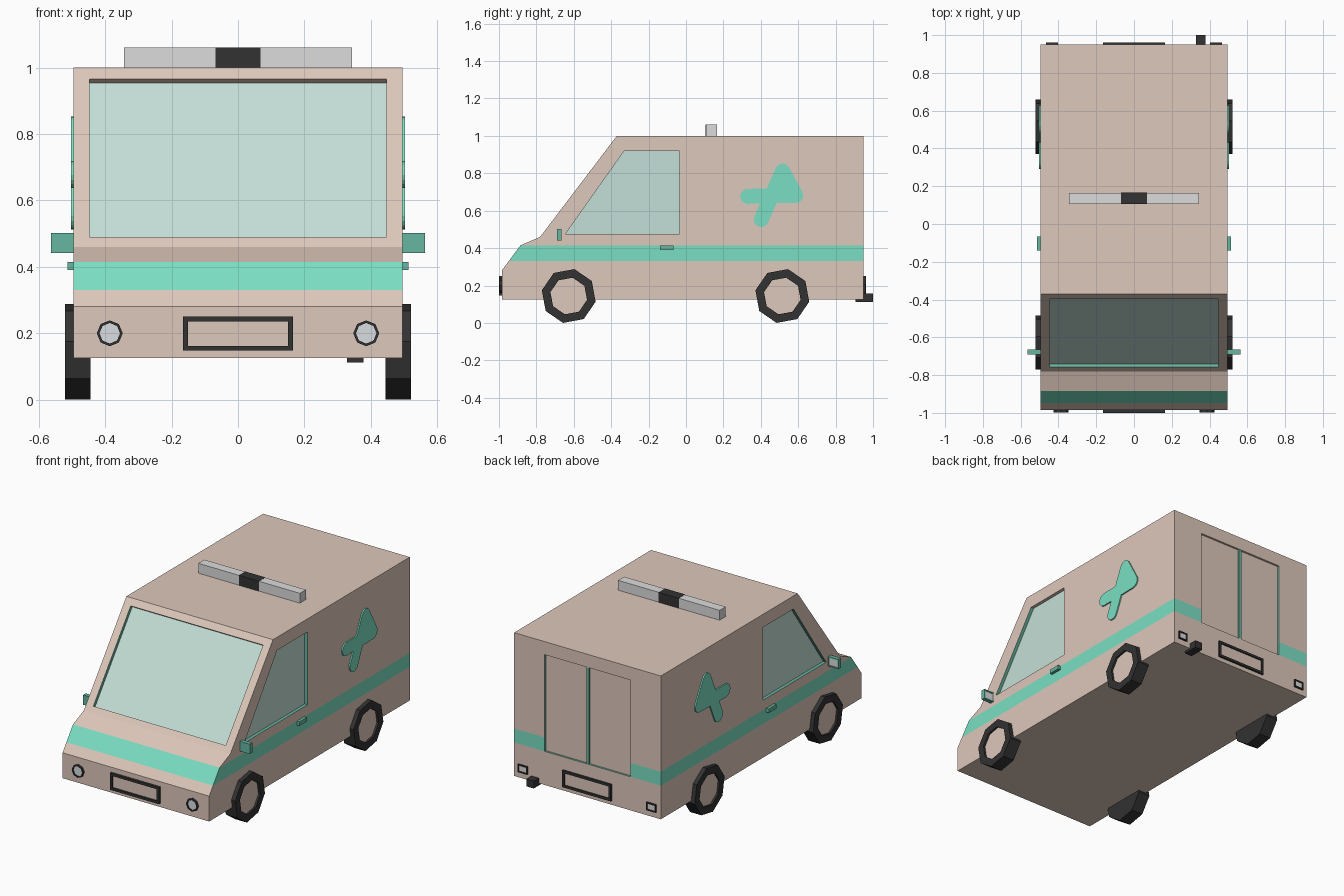
import bpy, bmesh, math
from mathutils import Vector, Matrix

cube = bpy.data.objects.get("Cube")
if cube:
    bpy.data.objects.remove(cube, do_unlink=True)


def material(name, hex_code):
    srgb = [int(hex_code[i:i + 2], 16) / 255 for i in (0, 2, 4)]
    rgba = [c / 12.92 if c < 0.04 else ((c + 0.055) / 1.055) ** 2.4 for c in srgb] + [1]
    m = bpy.data.materials.new(name)
    m.use_nodes = True
    m.diffuse_color = rgba
    m.node_tree.nodes["Principled BSDF"].inputs["Base Color"].default_value = rgba
    return m


BEIGE = material("beige paint", "dec8bb")
MINT = material("mint paint", "7bdfc3")
TEAL = material("dark teal trim", "67b6a0")
GLASS = material("pale glass", "c4dfd7")
BLACK = material("black rubber", "323232")
GREY = material("light grey", "dcdcdc")
LENS = material("lamp lens", "d8dde1")
BODY_SLOTS = [BEIGE, MINT, TEAL, GLASS]


def finish(name, bm, mats):
    bmesh.ops.recalc_face_normals(bm, faces=bm.faces[:])
    mesh = bpy.data.meshes.new(name)
    bm.to_mesh(mesh)
    bm.free()
    for m in mats:
        mesh.materials.append(m)
    obj = bpy.data.objects.new(name, mesh)
    bpy.context.collection.objects.link(obj)
    return obj


def prism(points, vector):
    """Polygon extruded along a vector."""
    bm = bmesh.new()
    face = bm.faces.new([bm.verts.new(p) for p in points])
    new = bmesh.ops.extrude_face_region(bm, geom=[face])["geom"]
    bmesh.ops.translate(bm, vec=vector, verts=[v for v in new if isinstance(v, bmesh.types.BMVert)])
    bmesh.ops.recalc_face_normals(bm, faces=bm.faces[:])
    return bm


def box(x, y, z):
    pts = [(x[0], y[0], z[0]), (x[1], y[0], z[0]), (x[1], y[1], z[0]), (x[0], y[1], z[0])]
    return prism(pts, Vector((0, 0, z[1] - z[0])))


def disc(radius, depth, matrix):
    bm = bmesh.new()
    bmesh.ops.create_cone(bm, cap_ends=True, segments=8, radius1=radius, radius2=radius,
                          depth=depth, matrix=matrix)
    return bm


def bezel(bm, direction, width, depth):
    """Inset the face looking along direction, sink it and give it the second colour."""
    direction = Vector(direction)
    bm.normal_update()
    face = max(bm.faces, key=lambda f: f.normal.dot(direction))
    bmesh.ops.inset_individual(bm, faces=[face], thickness=width)
    inner = bmesh.ops.extrude_discrete_faces(bm, faces=[face])["faces"][0]
    bmesh.ops.translate(bm, vec=-direction * depth, verts=inner.verts[:])
    inner.material_index = 1
    return bm


def flip(bm, side):
    bmesh.ops.scale(bm, vec=(side, 1, 1), verts=bm.verts[:])
    return bm


# Body shell with painted stripe
HALF = 0.495
profile = [(-0.985, 0.125), (-0.985, 0.28), (-0.885, 0.415), (-0.78, 0.46),
           (-0.37, 1.0), (0.95, 1.0), (0.95, 0.125)]
bm = prism([(-HALF, y, z) for y, z in profile], Vector((2 * HALF, 0, 0)))
STRIPE = (0.33, 0.415)
for z in STRIPE:
    bmesh.ops.bisect_plane(bm, geom=bm.verts[:] + bm.edges[:] + bm.faces[:],
                           plane_co=(0, 0, z), plane_no=(0, 0, 1))
for f in bm.faces:
    f.material_index = int(STRIPE[0] < f.calc_center_median().z < STRIPE[1])
body = finish("body", bm, BODY_SLOTS)


def recess(points, outward, depth, floor):
    """Cut a shallow pocket into the body with trim walls and a coloured floor."""
    outward = Vector(outward).normalized()
    bm = prism([Vector(p) - outward * depth for p in points], outward * 0.1)
    for f in bm.faces:
        if f.normal.dot(outward) < -0.9:
            f.material_index = floor
        else:
            f.material_index = 0 if f.normal.z > 0.7 else 2
    cutter = finish("cutter", bm, BODY_SLOTS)
    cutter.hide_render = True
    mod = body.modifiers.new("recess", "BOOLEAN")
    mod.operation = "DIFFERENCE"
    mod.solver = "EXACT"
    mod.object = cutter
    bpy.context.view_layer.objects.active = body
    bpy.ops.object.modifier_apply(modifier=mod.name)
    bpy.data.objects.remove(cutter, do_unlink=True)


# Windscreen, side windows and rear doors
recess([(-0.447, -0.757, 0.49), (0.447, -0.757, 0.49), (0.447, -0.397, 0.965),
        (-0.447, -0.397, 0.965)], (0, -0.54, 0.41), 0.02, 3)
window = [(-0.645, 0.475), (-0.33, 0.92), (-0.035, 0.92), (-0.035, 0.475)]
for side in (1, -1):
    recess([(side * HALF, y, z) for y, z in window], (side, 0, 0), 0.02, 3)
recess([(-0.29, 0.95, 0.33), (0.29, 0.95, 0.33), (0.29, 0.95, 0.92), (-0.29, 0.95, 0.92)],
       (0, 1, 0), 0.012, 0)
finish("rear_door_post", box((-0.009, 0.009), (0.93, 0.948), (0.33, 0.92)), [TEAL])

# Roof light bar
finish("light_bar", box((-0.343, 0.343), (0.107, 0.165), (0.99, 1.06)), [GREY])
finish("light_bar_centre", box((-0.068, 0.068), (0.105, 0.167), (0.99, 1.061)), [BLACK])

# Number plate frames and exhaust
finish("front_plate", bezel(box((-0.165, 0.165), (-1.0, -0.98), (0.148, 0.25)),
                            (0, -1, 0), 0.02, 0.011), [BLACK, BEIGE])
finish("rear_plate", bezel(box((-0.165, 0.165), (0.94, 0.962), (0.15, 0.252)),
                           (0, 1, 0), 0.02, 0.008), [BLACK, BEIGE])
finish("exhaust", box((0.328, 0.378), (0.905, 1.0), (0.112, 0.157)), [BLACK])


def emblem():
    """Rounded badge made from hulls of circles."""
    bm = bmesh.new()
    left, right, top, bottom, mid = (0.33, 0.677), (0.587, 0.682), (0.516, 0.812), (0.402, 0.553), (0.46, 0.68)
    for group in ((left, right), (top, bottom), (top, right, mid)):
        verts = [bm.verts.new((x, y + 0.04 * math.cos(a), z + 0.04 * math.sin(a)))
                 for y, z in group for x in (0.49, 0.503)
                 for a in (math.tau * i / 16 for i in range(16))]
        hull = bmesh.ops.convex_hull(bm, input=verts)
        spare = {v for v in hull["geom_interior"] + hull["geom_unused"]
                 if isinstance(v, bmesh.types.BMVert)}
        bmesh.ops.delete(bm, geom=list(spare), context="VERTS")
    return bm


# Parts on both sides
for side, label in ((1, "left"), (-1, "right")):
    finish(label + "_emblem", flip(emblem(), side), [MINT])
    finish(label + "_door_handle",
           flip(box((0.49, 0.513), (-0.14, -0.067), (0.39, 0.415)), side), [TEAL])
    finish(label + "_mirror",
           flip(bezel(box((0.49, 0.563), (-0.69, -0.665), (0.442, 0.502)),
                      (0, 1, 0), 0.01, 0.004), side), [TEAL, GREY])
    finish(label + "_tail_light",
           flip(bezel(box((0.403, 0.465), (0.94, 0.96), (0.16, 0.208)),
                      (0, 1, 0), 0.01, 0.005), side), [BLACK, GREY])
    lamp = Matrix.Translation((0.386, -0.985, 0.2)) @ Matrix.Rotation(math.pi / 2, 4, "X")
    finish(label + "_headlight",
           flip(bezel(disc(0.039, 0.026, lamp), (0, -1, 0), 0.008, 0.006), side), [BLACK, LENS])
    for y, end in ((-0.627, "front"), (0.515, "rear")):
        hub = (Matrix.Translation((0.482, y, 0.144)) @ Matrix.Rotation(math.radians(-12), 4, "X")
               @ Matrix.Rotation(math.pi / 2, 4, "Y"))
        finish(f"{end}_{label}_wheel",
               flip(bezel(disc(0.147, 0.077, hub), (1, 0, 0), 0.047, 0.012), side), [BLACK, BEIGE])
